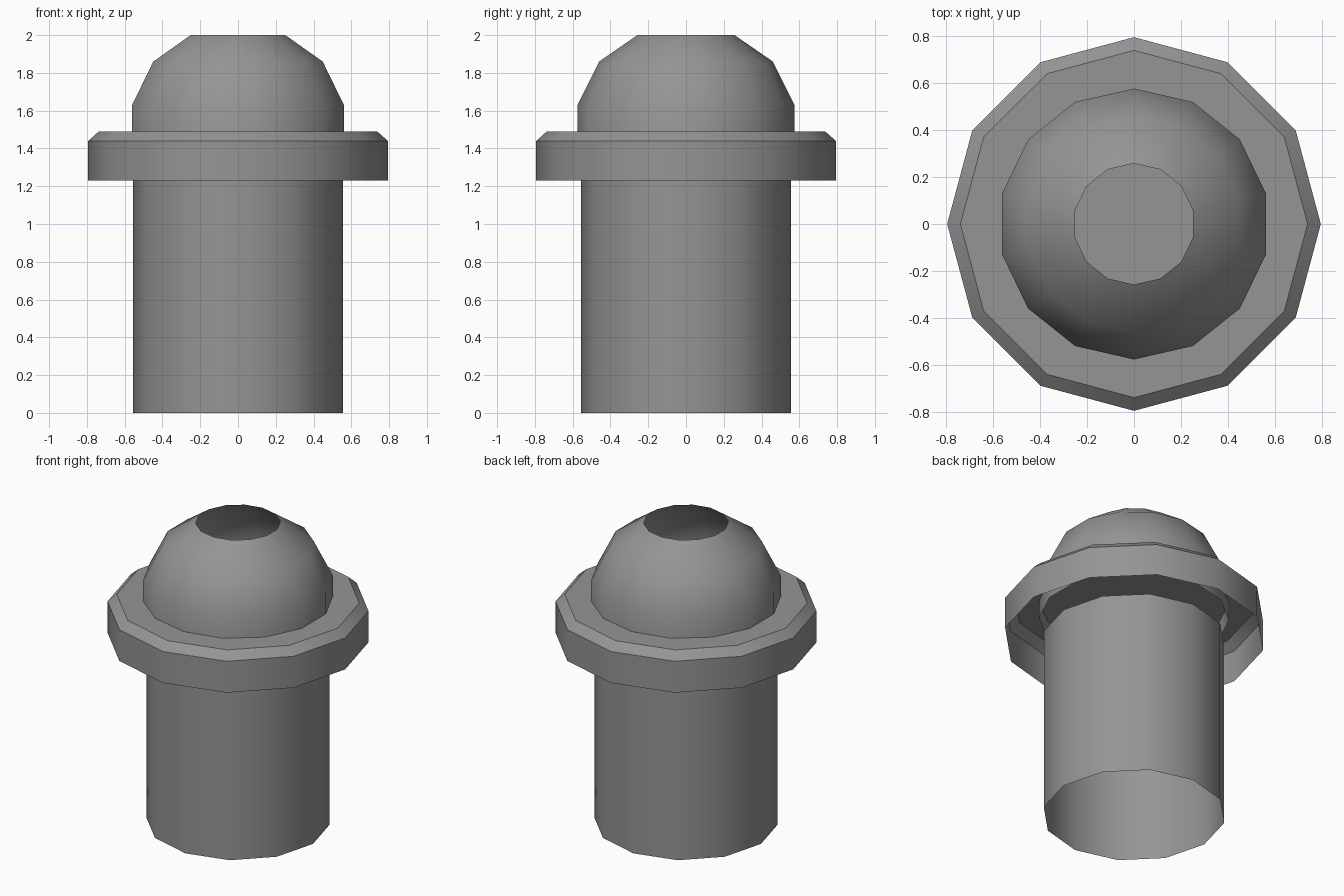
import bpy
from math import sin, cos, pi, radians

cube = bpy.data.objects.get("Cube")
if cube:
    bpy.data.objects.remove(cube)

grey = bpy.data.materials.new("mid grey")
colour = (0.30, 0.30, 0.30, 1)
grey.diffuse_color = colour
grey.use_nodes = True
grey.node_tree.nodes["Principled BSDF"].inputs["Base Color"].default_value = colour


def lathe(name, profile, sides, cap_top=False):
    """Spin (radius, z) points, bottom to top, into an open shell."""
    verts = [(r * sin(2 * pi * i / sides), r * cos(2 * pi * i / sides), z)
             for r, z in profile for i in range(sides)]
    faces = []
    for ring in range(len(profile) - 1):
        a = ring * sides
        for i in range(sides):
            j = (i + 1) % sides
            faces.append((a + j, a + i, a + sides + i, a + sides + j))
    if cap_top:
        last = (len(profile) - 1) * sides
        faces.append(tuple(reversed(range(last, last + sides))))
    mesh = bpy.data.meshes.new(name)
    mesh.from_pydata(verts, [], faces)
    mesh.materials.append(grey)
    obj = bpy.data.objects.new(name, mesh)
    bpy.context.collection.objects.link(obj)
    bpy.ops.object.select_all(action='DESELECT')
    obj.select_set(True)
    bpy.context.view_layer.objects.active = obj
    bpy.ops.object.shade_smooth_by_angle(angle=radians(35))
    return obj


# Open tube body
lathe("body_tube", [(0.555, 0), (0.555, 1.23)], 12)

# Hollow collar with a bevelled, closed top
lathe("collar", [(0.793, 1.23), (0.793, 1.44), (0.737, 1.49)], 12, cap_top=True)

# Dome with an open crown
lathe("dome", [(0.575, 1.37), (0.575, 1.63), (0.46, 1.86), (0.257, 2.0)], 14)
